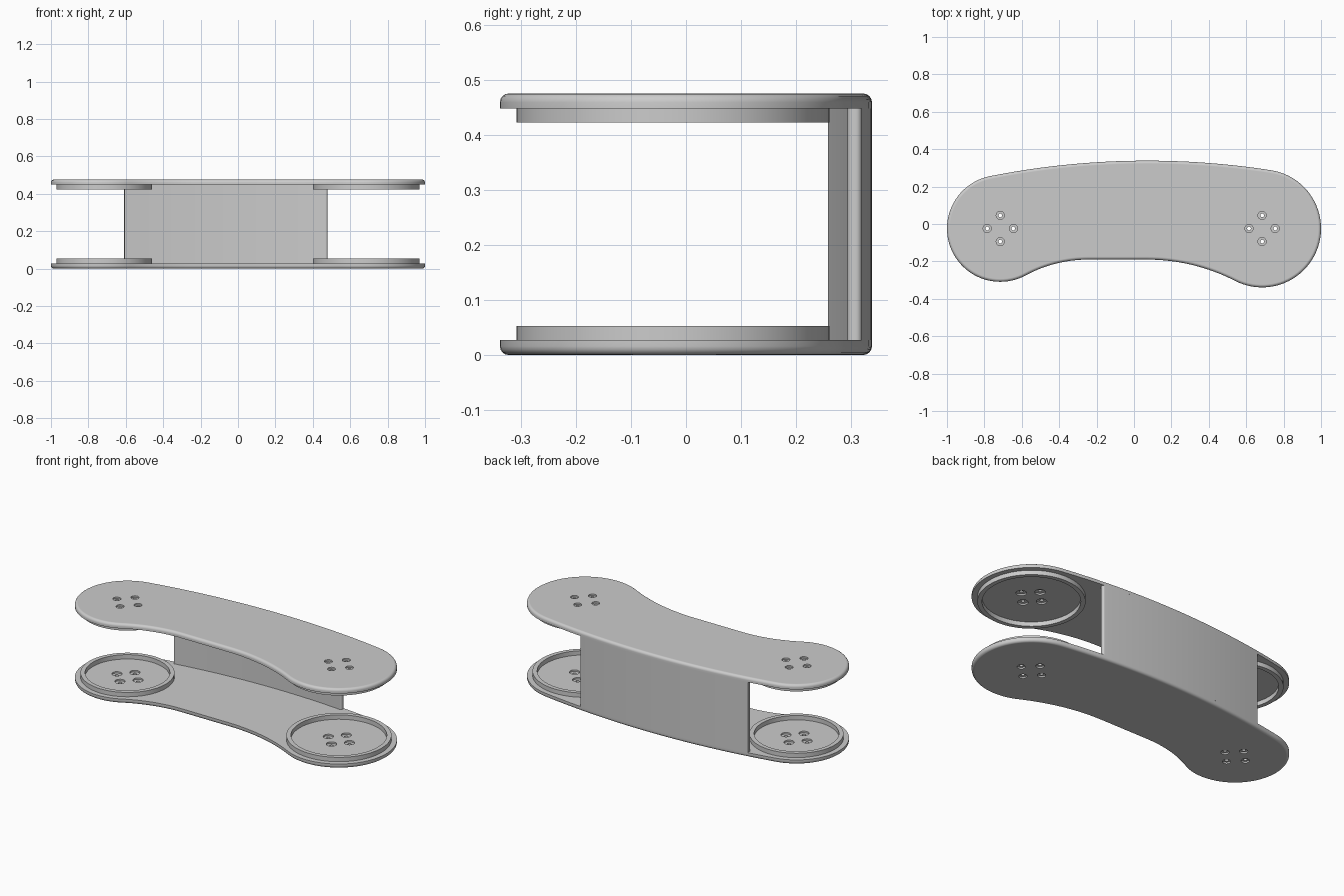
import bpy, bmesh
from math import sin, cos, pi, sqrt, atan2, radians
from mathutils import Matrix, Vector

if "Cube" in bpy.data.objects:
    bpy.data.objects.remove(bpy.data.objects["Cube"], do_unlink=True)

HEIGHT, PLATE = 0.476, 0.027
CY = -0.024                                # shared y of both round ends
LEFT_X, LEFT_R = 0.685, 0.315              # model's left end (+x)
RIGHT_X, RIGHT_R = -0.715, 0.285           # model's right end (-x)
BACK_R, FRONT_Y = 4.3, -0.19

grey = bpy.data.materials.new("plain grey")
grey.use_nodes = True
grey.diffuse_color = (0.6, 0.6, 0.6, 1)
grey.node_tree.nodes["Principled BSDF"].inputs["Base Color"].default_value = (0.6, 0.6, 0.6, 1)


def finish(name, bm, flip=False):
    """Turn a bmesh into a shaded object, optionally mirrored to the top."""
    if flip:
        bm.transform(Matrix.Translation((0, 0, HEIGHT)) @ Matrix.Scale(-1, 4, (0, 0, 1)))
    bmesh.ops.recalc_face_normals(bm, faces=bm.faces)
    mesh = bpy.data.meshes.new(name)
    bm.to_mesh(mesh)
    bm.free()
    mesh.materials.append(grey)
    ob = bpy.data.objects.new(name, mesh)
    bpy.context.collection.objects.link(ob)
    return ob


def shade(ob):
    bpy.ops.object.select_all(action='DESELECT')
    ob.select_set(True)
    bpy.context.view_layer.objects.active = ob
    bpy.ops.object.shade_smooth_by_angle(angle=radians(35))
    ob.modifiers.new("Even normals", 'WEIGHTED_NORMAL').keep_sharp = True


def arc(cx, cy, r, a, b, n):
    return [(cx + r * cos(a + (b - a) * i / n), cy + r * sin(a + (b - a) * i / n))
            for i in range(n + 1)]


def prism(points, z0, z1):
    bm = bmesh.new()
    face = bm.faces.new([bm.verts.new((x, y, z0)) for x, y in points])
    top = bmesh.ops.extrude_face_region(bm, geom=[face])["geom"]
    bmesh.ops.translate(bm, vec=(0, 0, z1 - z0),
                        verts=[v for v in top if isinstance(v, bmesh.types.BMVert)])
    return bm


def lathe(bm, profile, cx, cy, n, closed=True):
    """Revolve (radius, z) points; an open profile is capped at both ends."""
    rings = [[bm.verts.new((cx + r * cos(2 * pi * i / n), cy + r * sin(2 * pi * i / n), z))
              for i in range(n)] for r, z in profile]
    pairs = list(zip(rings, rings[1:] + rings[:1]))
    for a, b in pairs if closed else pairs[:-1]:
        for i in range(n):
            j = (i + 1) % n
            bm.faces.new((a[i], a[j], b[j], b[i]))
    if not closed:
        bm.faces.new(rings[0])
        bm.faces.new(rings[-1])


# Centre of the broad back arc, tangent to both round ends
span = LEFT_X - RIGHT_X
d1, d2 = BACK_R - RIGHT_R, BACK_R - LEFT_R
along = (d1 * d1 - d2 * d2 + span * span) / (2 * span)
BX, BY = RIGHT_X + along, CY - sqrt(d1 * d1 - along * along)


def plate_outline():
    # Hollow front arcs: tangent to the straight front edge and the ends
    def hollow(cx, r, big, side):
        hy = FRONT_Y - big
        hx = cx - side * sqrt((big + r) ** 2 - (CY - hy) ** 2)
        return hx, hy, atan2(CY - hy, cx - hx)
    lx, ly, la = hollow(LEFT_X, LEFT_R, 1.04, 1)
    rx, ry, ra = hollow(RIGHT_X, RIGHT_R, 0.71, -1)
    bl = atan2(CY - BY, LEFT_X - BX)
    br = atan2(CY - BY, RIGHT_X - BX)
    pts = arc(LEFT_X, CY, LEFT_R, la - pi, bl, 48)
    pts += arc(BX, BY, BACK_R, bl, br, 32)[1:]
    pts += arc(RIGHT_X, CY, RIGHT_R, br, ra + pi, 48)[1:]
    pts += arc(rx, ry, 0.71, ra, pi / 2, 16)[1:]
    pts += arc(lx, ly, 1.04, pi / 2, la, 16)[:-1]
    return pts


def make_plate(name, flip):
    bm = prism(plate_outline(), 0, PLATE)
    rim = [e for e in bm.edges if all(v.co.z < 0.001 for v in e.verts)]
    bmesh.ops.bevel(bm, geom=rim, offset=0.016, segments=4, profile=0.5, affect='EDGES')
    plate = finish(name, bm, flip)
    # Four screw holes per end, counterbored on both faces
    holes = bmesh.new()
    third = PLATE / 3
    bore = [(0.022, -0.01), (0.022, third), (0.01, third),
            (0.01, 2 * third), (0.028, 2 * third), (0.028, PLATE + 0.01)]
    for cx in (LEFT_X, RIGHT_X):
        for k in range(4):
            a = k * pi / 2
            lathe(holes, bore, cx + 0.07 * cos(a), CY + 0.07 * sin(a), 20, closed=False)
    cutter = finish("screw_hole_cutter", holes, flip)
    cutter.hide_render = True
    cut = plate.modifiers.new("Screw holes", 'BOOLEAN')
    cut.operation, cut.solver, cut.object = 'DIFFERENCE', 'EXACT', cutter
    bpy.context.view_layer.objects.active = plate
    bpy.ops.object.modifier_apply(modifier=cut.name)
    bpy.data.objects.remove(cutter, do_unlink=True)
    shade(plate)


for level, flip in (("bottom", False), ("top", True)):
    make_plate(level + "_plate", flip)
    # Raised locating rings on the inner faces
    for side, cx, r in (("left", LEFT_X, LEFT_R), ("right", RIGHT_X, RIGHT_R)):
        ring = bmesh.new()
        out, z0, z1 = r - 0.03, PLATE - 0.002, 2 * PLATE - 0.001
        lathe(ring, [(out, z0), (out, z1), (out - 0.025, z1), (out - 0.025, z0)], cx, CY, 72)
        shade(finish(f"{level}_{side}_ring", ring, flip))

# Curved back wall following the back edge, rounded at its left end
a0 = atan2(sqrt(BACK_R ** 2 - (0.48 - BX) ** 2), 0.48 - BX)
a1 = atan2(sqrt(BACK_R ** 2 - (-0.61 - BX) ** 2), -0.61 - BX)
wall_points = arc(BX, BY, BACK_R, a0, a1, 28) + arc(BX, BY, BACK_R - 0.026, a1, a0, 28)
wall = prism(wall_points, PLATE, HEIGHT - PLATE)
ends = [e for e in wall.edges
        if abs(e.verts[0].co.z - e.verts[1].co.z) > 0.1 and e.verts[0].co.x > 0.46]
bmesh.ops.bevel(wall, geom=ends, offset=0.01, segments=4, profile=0.5, affect='EDGES')
shade(finish("back_wall", wall))
